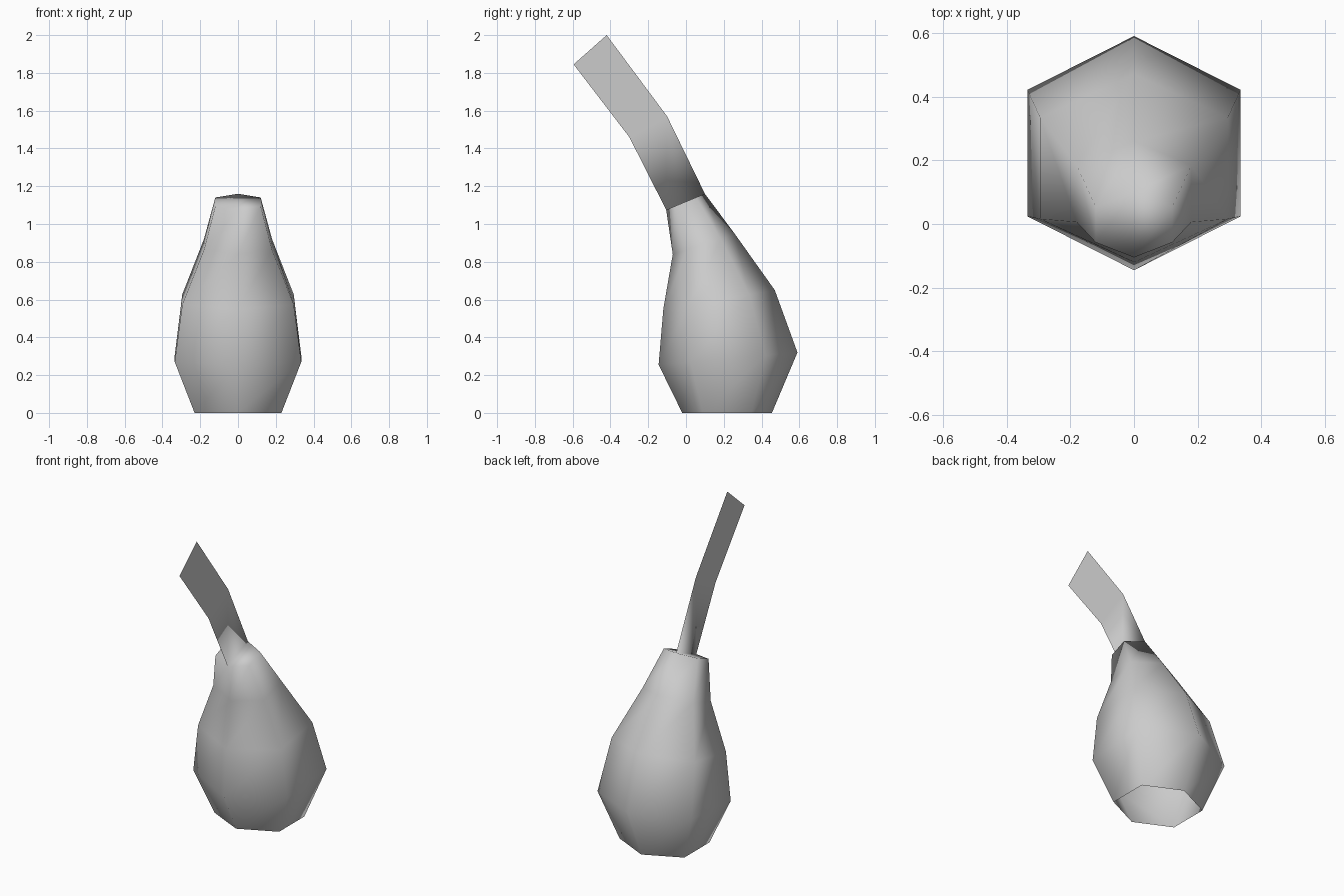
import bpy
import bmesh
from mathutils import Vector

cube = bpy.data.objects.get("Cube")
if cube:
    bpy.data.objects.remove(cube, do_unlink=True)

# Single plain grey material
grey = bpy.data.materials.new("plain_grey")
grey.use_nodes = True
colour = (0.6, 0.6, 0.6, 1)
grey.diffuse_color = colour
grey.node_tree.nodes["Principled BSDF"].inputs["Base Color"].default_value = colour

bm = bmesh.new()


def hex_ring(front, back, half_width):
    """Tilted six-sided ring between a front and a back point (y, z)."""
    start, end = Vector((0, *front)), Vector((0, *back))
    near, far = start.lerp(end, 0.23), start.lerp(end, 0.77)
    side = Vector((half_width, 0, 0))
    points = [start, near + side, far + side, end, far - side, near - side]
    return [bm.verts.new(p) for p in points]


# Pear-shaped body, open underneath: front point, back point, half width
sections = [
    ((-0.02, 0), (0.455, 0), 0.23),
    ((-0.145, 0.255), (0.59, 0.32), 0.335),
    ((-0.12, 0.55), (0.47, 0.65), 0.295),
    ((-0.07, 0.84), (0.26, 0.945), 0.18),
    ((-0.105, 1.075), (0.1, 1.16), 0.12),
]
rings = [hex_ring(*s) for s in sections]
for low, high in zip(rings, rings[1:]):
    for i in range(6):
        j = (i + 1) % 6
        bm.faces.new((low[i], low[j], high[j], high[i]))

# Cap in two halves, split along the centre line
top = rings[-1]
bm.faces.new(top[:4])
bm.faces.new(top[3:] + top[:1])

# Flat bent stem rising from the centre line of the cap
front, back = top[0], top[3]
for next_front, next_back in (((-0.30, 1.46), (-0.10, 1.57)),
                              ((-0.595, 1.845), (-0.42, 2.0))):
    a = bm.verts.new((0, *next_front))
    b = bm.verts.new((0, *next_back))
    bm.faces.new((front, a, b, back))
    front, back = a, b

for face in bm.faces:
    face.smooth = True

mesh = bpy.data.meshes.new("body_with_stem")
bm.to_mesh(mesh)
bm.free()
mesh.materials.append(grey)
body = bpy.data.objects.new("body_with_stem", mesh)
bpy.context.collection.objects.link(body)
